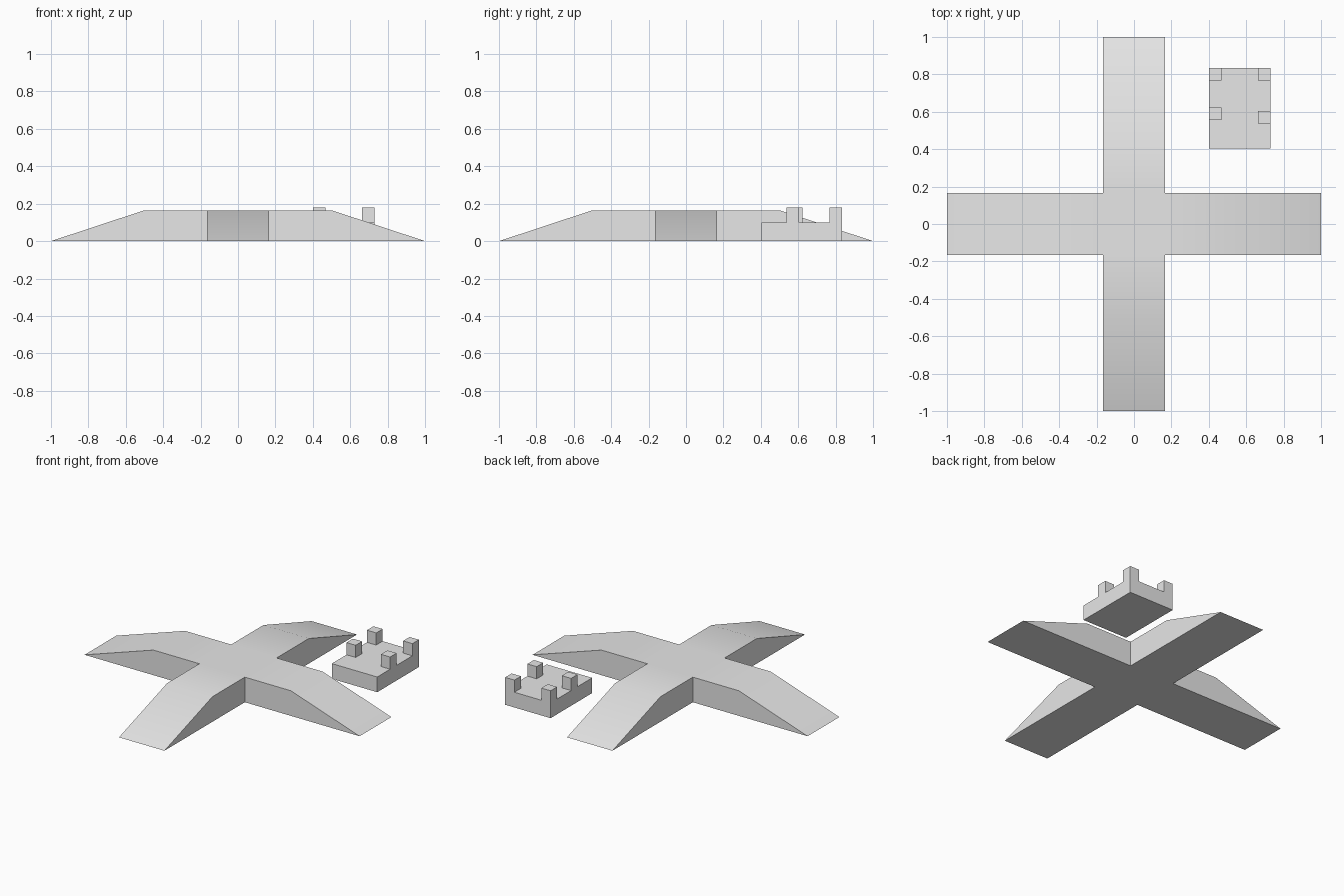
import bpy, bmesh
from math import pi
from mathutils import Matrix, Vector

if "Cube" in bpy.data.objects:
    bpy.data.objects.remove(bpy.data.objects["Cube"], do_unlink=True)

grey = bpy.data.materials.new("plain grey")
grey.use_nodes = True
grey.diffuse_color = (0.8, 0.8, 0.8, 1)
grey.node_tree.nodes["Principled BSDF"].inputs["Base Color"].default_value = grey.diffuse_color


def finish(bm, name):
    mesh = bpy.data.meshes.new(name)
    bm.to_mesh(mesh)
    bm.free()
    obj = bpy.data.objects.new(name, mesh)
    bpy.context.collection.objects.link(obj)
    mesh.materials.append(grey)
    return obj


def box(name, low, high, open_bottom=False):
    low, high = Vector(low), Vector(high)
    bm = bmesh.new()
    bmesh.ops.create_cube(bm, size=1)
    for v in bm.verts:
        v.co = (low + high) / 2 + v.co * (high - low)
    if open_bottom:
        bm.normal_update()
        under = [f for f in bm.faces if f.normal.z < -0.5]
        bmesh.ops.delete(bm, geom=under, context='FACES_ONLY')
    return finish(bm, name)


# Cross-shaped platform: one ramped arm repeated by quarter turns
half, flat_end, height = 0.165, 0.5, 0.165
profile = [(half, 0), (1, 0), (flat_end, height), (half, height)]
bm = bmesh.new()
for turn in range(4):
    rot = Matrix.Rotation(turn * pi / 2, 3, 'Z')
    near, far = [[bm.verts.new(rot @ Vector((x, y, z))) for x, z in profile]
                 for y in (-half, half)]
    bm.faces.new(near)
    bm.faces.new(far[::-1])
    for i in range(3):
        bm.faces.new((near[i], far[i], far[i + 1], near[i + 1]))
# Centre square, top and underside
for z in (0, height):
    bm.faces.new([bm.verts.new((x, y, z)) for x, y in
                  ((-half, -half), (half, -half), (half, half), (-half, half))])
bmesh.ops.remove_doubles(bm, verts=bm.verts, dist=0.0005)
bmesh.ops.recalc_face_normals(bm, faces=bm.faces)
platform = finish(bm, "ramped_cross")
bpy.ops.object.select_all(action='DESELECT')
platform.select_set(True)
bpy.context.view_layer.objects.active = platform
bpy.ops.object.shade_smooth_by_angle()

# Small separate block with four posts along its sides
left, right, back, deck = 0.40, 0.73, 0.835, 0.10
post = 0.067
box("block_base", (left, 0.403, 0), (right, back, deck))
posts = {"post_back_right": (left, back - post), "post_back_left": (right - post, back - post),
         "post_front_right": (left, 0.555), "post_front_left": (right - post, 0.537)}
for name, (x, y) in posts.items():
    box(name, (x, y, deck), (x + post, y + post, 0.18), open_bottom=True)
